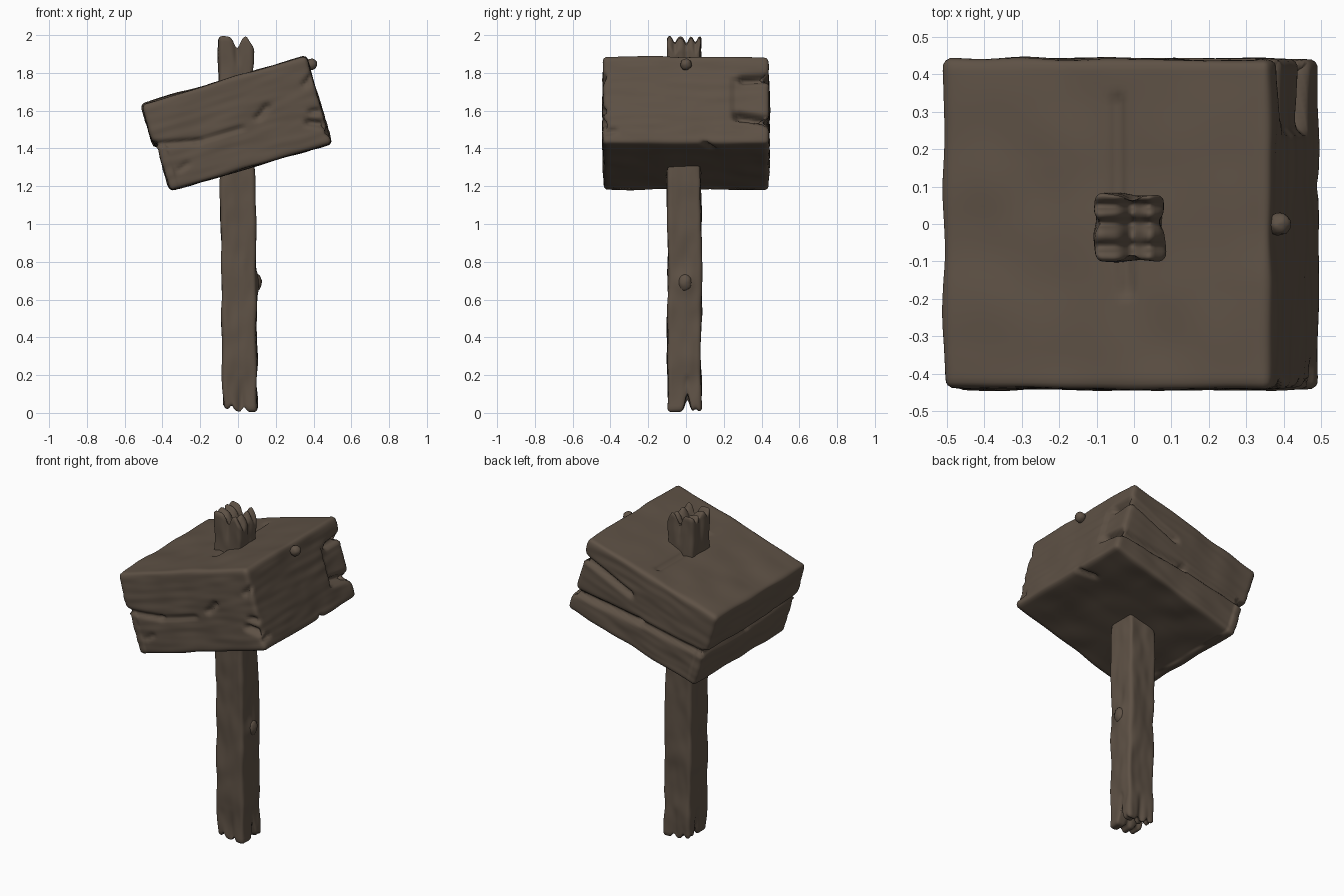
import bpy, bmesh, math
from mathutils import Vector, noise, geometry

if "Cube" in bpy.data.objects:
    bpy.data.objects.remove(bpy.data.objects["Cube"])

wood = bpy.data.materials.new("weathered_brown_wood")
wood.diffuse_color = (0.112, 0.083, 0.060, 1)
wood.use_nodes = True
wood.node_tree.nodes["Principled BSDF"].inputs["Base Color"].default_value = wood.diffuse_color


def rounded_block(name, size, cuts, radius, shape):
    """Gridded block with rounded edges; shape(point, normal) returns the final point."""
    bm = bmesh.new()
    bmesh.ops.create_cube(bm, size=1)
    for axis in range(3):
        edges = [e for e in bm.edges
                 if abs(e.verts[0].co[axis] - e.verts[1].co[axis]) > 1e-4]
        bmesh.ops.subdivide_edges(bm, edges=edges, cuts=cuts[axis], use_grid_fill=True)
    half = Vector(size) / 2
    for v in bm.verts:
        p = Vector([v.co[i] * size[i] for i in range(3)])
        core = Vector([max(-half[i] + radius, min(half[i] - radius, p[i])) for i in range(3)])
        n = (p - core).normalized()
        v.co = shape(core + n * radius, n)
    return finish(name, bm)


def finish(name, bm):
    bmesh.ops.recalc_face_normals(bm, faces=bm.faces)
    mesh = bpy.data.meshes.new(name)
    bm.to_mesh(mesh)
    bm.free()
    mesh.materials.append(wood)
    mesh.shade_smooth()
    ob = bpy.data.objects.new(name, mesh)
    bpy.context.collection.objects.link(ob)
    return ob


# Cracks and chips in the sign: start, end, radius, depth
X, Y, Z = 0.455, 0.44, 0.242
grooves = [
    # front cracks
    ((-X, -Y, 0.02), (-0.22, -Y, -0.03), 0.014, 0.022),
    ((-0.22, -Y, -0.03), (0.02, -Y, -0.03), 0.013, 0.014),
    ((0.12, -Y, 0.0), (0.18, -Y, 0.04), 0.016, 0.025),
    ((-0.36, -Y, -0.15), (-0.31, -Y, -0.13), 0.014, 0.012),
    # front right corner chips
    ((X, -Y, 0.13), (0.41, -Y, 0.10), 0.016, 0.025),
    ((X, -Y, -0.14), (0.37, -Y, -0.10), 0.017, 0.035),
    ((X, -Y, -0.06), (0.40, -Y, -0.05), 0.015, 0.025),
    # right face splits at the back corner
    ((X, Y, 0.12), (X, 0.30, 0.11), 0.018, 0.045),
    ((X, Y, -0.12), (X, 0.28, -0.09), 0.020, 0.060),
    ((X, -Y, -0.18), (X, -0.38, -0.17), 0.014, 0.020),
    # back face plank seams
    ((X, Y, 0.12), (0.10, Y, 0.07), 0.016, 0.030),
    ((X, Y, -0.12), (0.0, Y, -0.06), 0.018, 0.035),
    ((0.0, Y, -0.06), (-X, Y, -0.02), 0.015, 0.022),
    # left face seam
    ((-X, Y, -0.02), (-X, 0.0, -0.03), 0.016, 0.025),
    ((-X, 0.0, -0.03), (-X, -Y, 0.02), 0.016, 0.025),
    # splits on the top around the post
    ((0.03, 0.02, Z), (0.03, 0.33, Z), 0.014, 0.016),
    ((0.05, -0.02, Z), (0.06, -0.18, Z), 0.014, 0.016),
    # nick underneath
    ((X, 0.10, -Z), (0.36, 0.14, -Z), 0.016, 0.020),
]
grooves = [(Vector(a), Vector(b), r, d) for a, b, r, d in grooves]


def shape_sign(p, n):
    q = p.copy()
    for a, b, r, depth in grooves:
        near, t = geometry.intersect_point_line(p, a, b)
        near = a.lerp(b, max(0, min(1, t)))
        q -= n * depth * math.exp(-((p - near).length / r) ** 2)
    # slightly uneven plank ends and soft wood wobble
    if p.z < 0 and p.x < -0.4:
        q.x += 0.016
    if -0.12 < p.z < 0.12 and p.x > 0.42 and p.y > 0.25:
        q.x -= 0.012
    q += n * 0.008 * noise.noise(p * 6)
    q += n * 0.004 * noise.noise(Vector((p.x * 5, p.y * 5, p.z * 28)))
    return q


sign = rounded_block("sign_block", (2 * X, 2 * Y, 2 * Z), (55, 55, 39), 0.024, shape_sign)
sign.location = (-0.008, 0, 1.53)
sign.rotation_euler = (0, -math.radians(16.4), 0)


def bump(u, centre, width):
    return math.exp(-((u - centre) / width) ** 2)


def top_height(x, y):
    h = 2.0 - 0.06 * bump(x, 0.005, 0.022) - 0.07 * max(0, (x - 0.055) / 0.04)
    h -= 0.035 * (bump(y, -0.052, 0.014) + bump(y, 0.01, 0.013) + bump(y, 0.058, 0.013))
    return h - 0.035 * bump(x, 0, 0.06) * bump(y, 0, 0.06)


def bottom_height(x, y):
    h = 0.005 + 0.10 * bump(y, 0.015, 0.016) * (0.5 + 0.5 * bump(x, 0.09, 0.08))
    h += 0.025 * (bump(x, -0.045, 0.012) + bump(x, 0.02, 0.014)) + 0.02 * max(0, -x / 0.09)
    return h + 0.015 * bump(y, 0.06, 0.012)


LEN = 2.0


def shape_post(p, n):
    z = p.z + LEN / 2
    side = Vector((n.x, n.y, 0))
    # broken, splintered ends
    up, low = max(0, (z - 1.8) / 0.2), max(0, (0.2 - z) / 0.2)
    new_z = z + (top_height(p.x, p.y) - 2) * up + bottom_height(p.x, p.y) * low
    # long shallow grain furrows that deepen toward the ends
    furrow = bump(p.x, 0.005, 0.018) * abs(n.y) + bump(p.y, 0.012, 0.018) * abs(n.x)
    q = Vector((p.x, p.y, new_z)) - side * furrow * (0.001 + 0.016 * max(up, low))
    q += side * 0.010 * noise.noise(Vector((p.x * 7, p.y * 7, z * 5)))
    q += side * 0.005 * noise.noise(Vector((p.x * 20, p.y * 20, z * 9)))
    # knot swelling on the right
    q += side * max(0, n.x) * 0.022 * bump(z, 0.69, 0.06) * bump(p.y, 0, 0.05)
    # slight lean
    q.x += 0.012 - 0.011 * z
    q.y -= 0.008
    return q


rounded_block("post", (0.182, 0.178, LEN), (21, 21, 119), 0.02, shape_post)


# Round pegs: one in the sign, one knot on the post
def knob(name, location, scale, angle=0):
    bm = bmesh.new()
    bmesh.ops.create_uvsphere(bm, u_segments=20, v_segments=12, radius=1)
    for v in bm.verts:
        v.co = Vector([v.co[i] * scale[i] for i in range(3)]) * (1 + 0.1 * noise.noise(v.co * 2))
    ob = finish(name, bm)
    ob.location = location
    ob.rotation_euler = (0, angle, 0)


knob("sign_peg", (0.388, 0.0, 1.845), (0.032, 0.03, 0.03), -0.28)
knob("post_knot", (0.098, -0.005, 0.69), (0.028, 0.036, 0.045))
